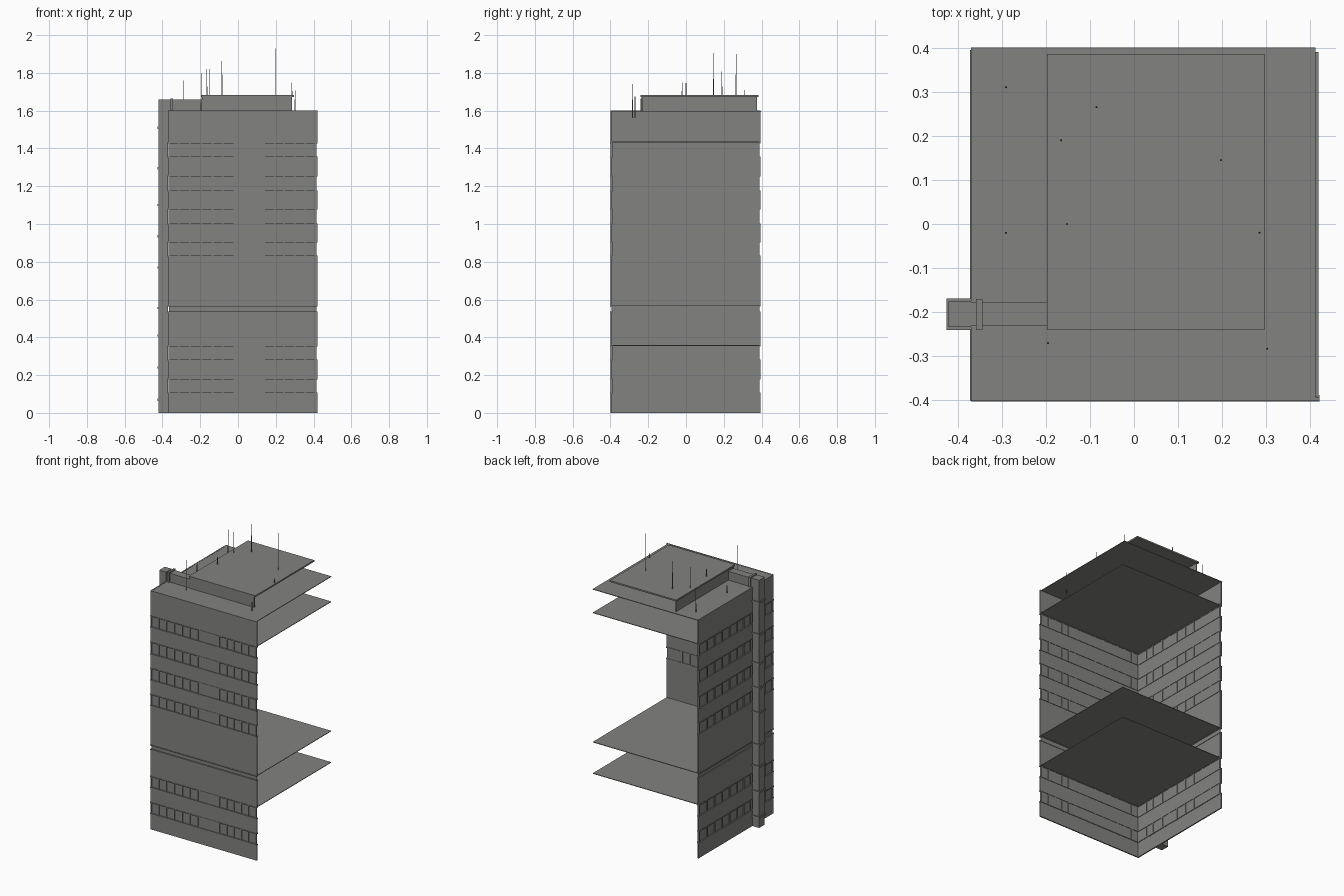
import bpy, bmesh
from mathutils import Matrix, Vector

if "Cube" in bpy.data.objects:
    bpy.data.objects.remove(bpy.data.objects["Cube"])

mat = bpy.data.materials.new("concrete grey")
mat.diffuse_color = (0.225, 0.23, 0.215, 1)
mat.use_nodes = True
mat.node_tree.nodes["Principled BSDF"].inputs["Base Color"].default_value = mat.diffuse_color


def add_box(bm, x0, x1, y0, y1, z0, z1):
    m = Matrix.Translation(((x0 + x1) / 2, (y0 + y1) / 2, (z0 + z1) / 2))
    m = m @ Matrix.Diagonal((x1 - x0, y1 - y0, z1 - z0, 1))
    bmesh.ops.create_cube(bm, size=1, matrix=m)


def finish(name, bm):
    me = bpy.data.meshes.new(name)
    bm.to_mesh(me)
    bm.free()
    me.materials.append(mat)
    ob = bpy.data.objects.new(name, me)
    bpy.context.collection.objects.link(ob)
    return ob


def boxes(name, items):
    bm = bmesh.new()
    for b in items:
        add_box(bm, *b)
    return finish(name, bm)


# Main dimensions
XL, XR, YF, YB, ROOF = -0.37, 0.42, -0.40, 0.395, 1.60
BANDS = [(0, .105), (.18, .28), (.355, .535), (.565, .83),
         (.905, 1.0), (1.08, 1.175), (1.255, 1.355), (1.43, ROOF)]
WINDOWS = [(.105, .18), (.28, .355), (.83, .905), (1.0, 1.08),
           (1.175, 1.255), (1.355, 1.43)]
T = 0.008     # wall thickness

# Solid storey bands on the two existing walls; back and right stay open
boxes("front_wall_bands", [(XL, XR, YF, YF + T, a, b) for a, b in BANDS])
boxes("left_wall_bands", [(XL, XL + T, YF + T, YB, a, b) for a, b in BANDS])

# Recessed glazing behind the bands
boxes("front_glazing", [(XL + .005, XR - .005, YF + .006, YF + .009, 0.1, 1.45)])
boxes("left_glazing", [(XL + .006, XL + .009, YF + .009, YB - .005, 0.1, 1.45)])

# Thin ledges at window heads and sills
edges = [z for w in WINDOWS for z in w] + [.535, .565]
boxes("front_ledges", [(XL, XR, YF - .002, YF + .012, z - .003, z + .003) for z in edges])
boxes("left_ledges", [(XL - .002, XL + .012, YF, YB, z - .003, z + .003) for z in edges])

# Window posts, with a plain panel between the two groups
front_posts = [-.365, -.31, -.255, -.195, -.135, -.08, -.02,
               .14, .195, .245, .30, .355, .41]
left_posts = [-.39, -.31, -.25, -.16, -.09, -.02, .06, .14, .22, .30, .385]
boxes("front_window_posts",
      [(x - .004, x + .004, YF + .001, YF + .012, a, b) for x in front_posts for a, b in WINDOWS])
boxes("front_plain_panels",
      [(-.02, .14, YF + .002, YF + .007, a, b) for a, b in WINDOWS])
boxes("left_window_posts",
      [(XL + .001, XL + .012, y - .004, y + .004, a, b) for y in left_posts for a, b in WINDOWS])

# Floor slabs and main roof
boxes("floor_slabs", [(XL + .002, XR - .002, YF + .002, .39, z - .004, z)
                      for z in (.359, .569, 1.436)])
boxes("main_roof", [(XL, XR - .008, YF + .002, .40, ROOF - .005, ROOF - .001)])

# Rooftop plant room: front and left walls plus a lid
boxes("plant_room_walls", [(-.19, .285, -.235, -.229, ROOF - .003, 1.675),
                           (-.19, -.184, -.235, .375, ROOF - .003, 1.675)])
boxes("plant_room_roof", [(-.197, .296, -.24, .385, 1.672, 1.682)])

# External duct with flanges, turning over the roof into the plant room
boxes("duct_riser", [(-.42, XL, -.234, -.175, 0, 1.66)])
boxes("duct_flanges", [(-.425, XL, -.24, -.169, z - .006, z + .006) for z in
                       (.07, .24, .41, .555, .77, .935, 1.10, 1.295, 1.51)])
boxes("roof_duct", [(XL, -.19, -.231, -.177, ROOF - .002, 1.658)])
boxes("roof_duct_collar", [(-.358, -.344, -.24, -.17, ROOF - .002, 1.665)])

# Antennas: thicker foot, thin mast  (x, y, foot z, top z)
masts = [(-.29, .31, 1.6, 1.76), (-.085, .265, 1.68, 2.0), (-.165, .19, 1.68, 1.82),
         (.197, .145, 1.68, 1.93), (-.152, 0, 1.68, 1.82), (.285, -.02, 1.68, 1.75),
         (-.29, -.02, 1.6, 1.74), (-.195, -.27, 1.56, 1.80), (.302, -.283, 1.56, 1.84)]
bm = bmesh.new()
for x, y, z0, z1 in masts:
    zm = z0 + (z1 - z0) * 0.35
    for a, b, r0, r1 in ((z0, zm, .0026, .0026), (zm, z1, .0015, .0006)):
        bmesh.ops.create_cone(bm, cap_ends=True, segments=6, radius1=r0, radius2=r1,
                              depth=b - a, matrix=Matrix.Translation((x, y, (a + b) / 2)))
finish("antennas", bm)
